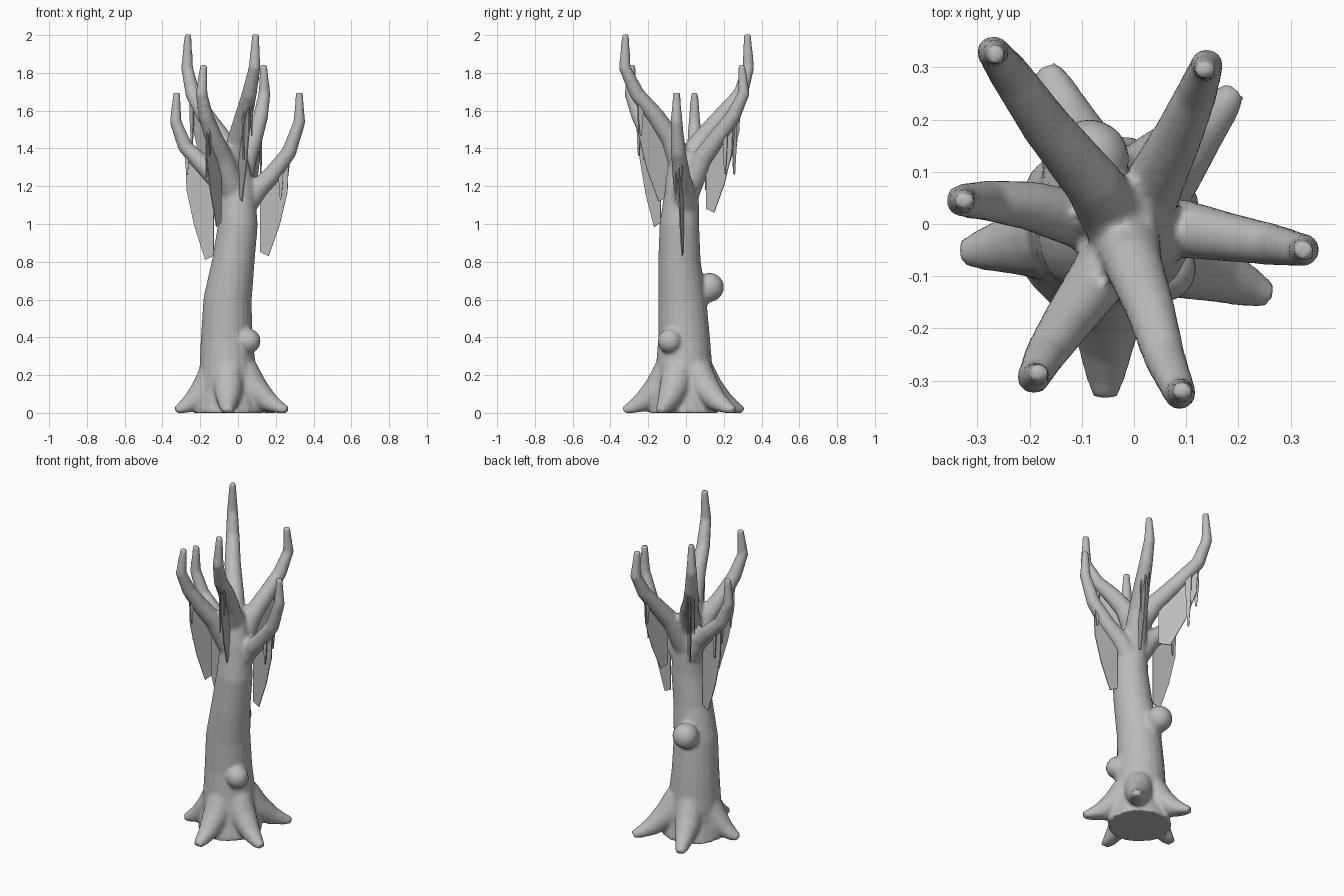
import bpy, bmesh, math
from mathutils import Vector

cube = bpy.data.objects.get("Cube")
if cube:
    bpy.data.objects.remove(cube, do_unlink=True)

GREY = (0.5, 0.5, 0.5, 1)
bark = bpy.data.materials.new("bark grey")
bark.use_nodes = True
bark.diffuse_color = GREY
bark.node_tree.nodes["Principled BSDF"].inputs["Base Color"].default_value = GREY


def make_object(name, bm):
    bmesh.ops.recalc_face_normals(bm, faces=bm.faces)
    mesh = bpy.data.meshes.new(name)
    bm.to_mesh(mesh)
    bm.free()
    mesh.materials.append(bark)
    obj = bpy.data.objects.new(name, mesh)
    bpy.context.collection.objects.link(obj)
    return obj


def tube(bm, points, radii, sides=14):
    """Closed tapering tube along a path."""
    pts = [Vector(p) for p in points]
    span = pts[-1] - pts[0]
    flat = Vector((span.x, span.y, 0))
    side = Vector((-flat.y, flat.x, 0)).normalized()
    rings = []
    for i, (p, r) in enumerate(zip(pts, radii)):
        tangent = (pts[min(i + 1, len(pts) - 1)] - pts[max(i - 1, 0)]).normalized()
        u = (side - tangent * side.dot(tangent)).normalized()
        v = tangent.cross(u)
        ring = []
        for k in range(sides):
            a = math.tau * k / sides
            ring.append(bm.verts.new(p + (u * math.cos(a) + v * math.sin(a)) * r))
        rings.append(ring)
    for low, high in zip(rings, rings[1:]):
        for k in range(sides):
            n = (k + 1) % sides
            bm.faces.new((low[k], low[n], high[n], high[k]))
    bm.faces.new(rings[0][::-1])
    bm.faces.new(rings[-1])


def knot(bm, centre, radius):
    ball = bmesh.ops.create_uvsphere(bm, u_segments=16, v_segments=10, radius=radius)
    bmesh.ops.translate(bm, verts=ball["verts"], vec=centre)


tree = bmesh.new()

# Leaning trunk
tube(tree,
     [(-.05, -.01, 0), (-.05, -.01, .12), (-.06, -.01, .4), (-.055, -.02, .6),
      (-.025, -.035, .8), (0, -.035, 1), (0, -.02, 1.2), (-.02, -.01, 1.38)],
     [.185, .16, .137, .128, .113, .105, .088, .06], 20)

# Roots spreading to the ground
base = Vector((-.05, -.01, 0))
for tip in [(-.165, .295), (.19, .25), (.255, -.135), (-.055, -.325), (-.325, -.055)]:
    reach = Vector((*tip, 0)) - base
    stations = [(.25, .22), (.45, .12), (.7, .055), (.9, .02), (1.02, .01)]
    tube(tree, [base + reach * f + Vector((0, 0, z)) for f, z in stations],
         [.085, .078, .055, .038, .024])

# Knots
knot(tree, (.055, -.085, .38), .066)
knot(tree, (-.085, .125, .665), .077)
knot(tree, (-.075, .085, .64), .07)

# Branches sweep outward, then turn upward
branches = {
    "back_right": [(-.02, -.01, 1.3), (-.08, .08, 1.44), (-.17, .19, 1.57),
                   (-.24, .29, 1.69), (-.27, .33, 1.83), (-.265, .325, 2.005)],
    "front_left": [(-.02, -.02, 1.3), (0, -.08, 1.45), (.03, -.16, 1.57),
                   (.06, -.26, 1.69), (.088, -.325, 1.83), (.093, -.32, 2.005)],
    "back_left": [(0, .0, 1.16), (.045, .09, 1.35), (.085, .17, 1.46),
                  (.12, .25, 1.57), (.14, .305, 1.69), (.135, .295, 1.845)],
    "front_right": [(-.02, -.04, 1.16), (-.08, -.12, 1.35), (-.13, -.19, 1.46),
                    (-.17, -.25, 1.57), (-.193, -.295, 1.69), (-.182, -.285, 1.845)],
    "right": [(-.02, -.01, 1.1), (-.11, .01, 1.24), (-.2, .035, 1.33),
              (-.28, .045, 1.41), (-.33, .045, 1.54), (-.325, .045, 1.695)],
    "left": [(.02, -.01, 1.08), (.1, -.01, 1.18), (.18, -.025, 1.26),
             (.27, -.04, 1.38), (.325, -.05, 1.54), (.325, -.05, 1.695)],
}
for path in branches.values():
    tube(tree, path, [.07, .056, .048, .04, .032, .019])

# Flat underside, then fuse everything into one smooth skin
for v in tree.verts:
    v.co.z = max(v.co.z, 0)
trunk = make_object("trunk_and_branches", tree)
remesh = trunk.modifiers.new("fuse", 'REMESH')
remesh.mode = 'VOXEL'
remesh.voxel_size = .011
remesh.use_smooth_shade = True
soften = trunk.modifiers.new("soften", 'SMOOTH')
soften.factor = .5
soften.iterations = 4


def plate(name, outline):
    """Thin hanging plate from a 3D outline."""
    bm = bmesh.new()
    bm.faces.new([bm.verts.new(p) for p in outline])
    obj = make_object(name, bm)
    solid = obj.modifiers.new("thickness", 'SOLIDIFY')
    solid.thickness = .006
    solid.offset = 0


# Hanging moss sheets: (lowest height, strip length)
moss = {"back_right": (1.16, .38), "front_left": (1.12, .3), "back_left": (1.06, .26),
        "front_right": (.985, .28), "right": (.81, .2), "left": (.83, .2)}
for name, (bottom, drop) in moss.items():
    path = [Vector(p) for p in branches[name]]
    inner, outer = path[1].lerp(path[2], .2), path[3]
    height = outer.z - bottom

    def on_sheet(u, f):
        p = inner.lerp(outer, u)
        p.z = bottom + height * f
        return p

    plate(name + "_moss_sheet",
          [inner, path[2], outer, on_sheet(.95, .62), on_sheet(.68, .3),
           on_sheet(.3, 0), on_sheet(0, .04)])

    # Ragged strips beside the outer end of the sheet
    across = Vector((path[2].y - outer.y, outer.x - path[2].x, 0)).normalized()
    for s, length in ((-1, drop), (1, drop * .7)):
        top = path[2].lerp(outer, .7 + .15 * s) + across * (.018 * s)
        along = (outer - path[2]) * .16
        down = Vector((0, 0, -length))
        plate(name + "_moss_strip",
              [top - along, top + along, top + along * .8 + down * .55,
               top + along * .2 + down, top - along * .3 + down * .95,
               top - along * .7 + down * .5])
